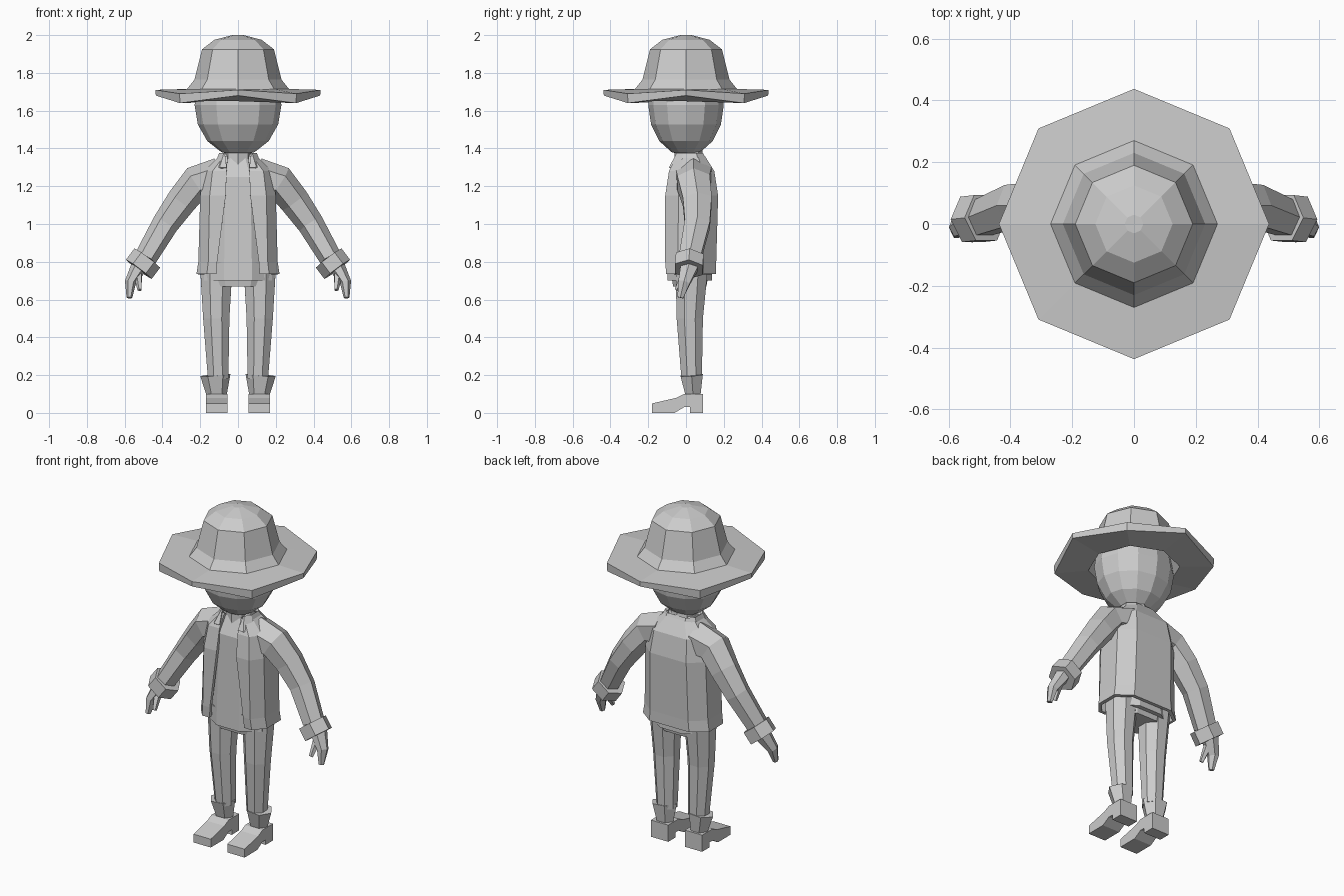
import bpy, bmesh
from math import sin, cos, pi
from mathutils import Matrix, Vector

cube = bpy.data.objects.get("Cube")
if cube:
    bpy.data.objects.remove(cube, do_unlink=True)

GREY = (.6, .6, .6, 1)
grey = bpy.data.materials.new("plain grey")
grey.use_nodes = True
grey.diffuse_color = GREY
grey.node_tree.nodes["Principled BSDF"].inputs["Base Color"].default_value = GREY


def finish(name, bm):
    mesh = bpy.data.meshes.new(name)
    bm.to_mesh(mesh)
    bm.free()
    mesh.materials.append(grey)
    ob = bpy.data.objects.new(name, mesh)
    bpy.context.collection.objects.link(ob)
    return ob


def skin(name, rings, closed=True):
    """Join rings of points with quads; closed rings get end caps."""
    bm = bmesh.new()
    rows = [[bm.verts.new(point) for point in ring] for ring in rings]
    count = len(rows[0])
    for low, high in zip(rows, rows[1:]):
        for j in range(count if closed else count - 1):
            k = (j + 1) % count
            bm.faces.new((low[j], low[k], high[k], high[j]))
    if closed:
        bm.faces.new(rows[0][::-1])
        bm.faces.new(rows[-1])
        bmesh.ops.recalc_face_normals(bm, faces=bm.faces)
    return finish(name, bm)


def limb(name, path, start, end, sides=6, depth=1, side=1, flat=False):
    """Tapered tube along a path; flat turns a face to the front."""
    points = [Vector(p) for p in path]
    last = len(points) - 1
    phase = pi / sides if flat else 0
    grow = 1 / cos(phase)
    rings = []
    for i, centre in enumerate(points):
        along = (points[min(i + 1, last)] - points[max(i - 1, 0)]).normalized()
        across = along.cross(Vector((0, 1, 0))).normalized()
        forward = along.cross(across) * depth
        radius = grow * (start + (end - start) * i / last)
        ring = []
        for k in range(sides):
            angle = phase + 2 * pi * k / sides
            p = centre + (across * cos(angle) + forward * sin(angle)) * radius
            ring.append((p.x * side, p.y, p.z))
        rings.append(ring)
    return skin(name, rings)


def shell(name, rows, thickness):
    """Open-fronted cloth from rows of (z, half width, front, back, opening)."""
    rings = []
    for z, width, front, back, opening in rows:
        bevel = (back - front) / 4
        half = [(opening, front, z), (width * .75, front, z),
                (width, front + bevel, z), (width, back - bevel, z),
                (width * .6, back, z)]
        mirrored = [(-x, y, h) for x, y, h in reversed(half)]
        rings.append(half + [(0, back, z)] + mirrored)
    cloth = skin(name, rings, closed=False)
    solid = cloth.modifiers.new("thickness", "SOLIDIFY")
    solid.thickness = thickness
    solid.offset = -1


def octagon(radius, z, wave=0):
    """Ring of the hat; the wave lifts every second corner."""
    return [(radius * sin(k * pi / 4), -radius * cos(k * pi / 4),
             z + wave * (-1) ** k) for k in range(8)]


# Hat: lining, wavy brim, then crown
skin("hat", [octagon(.2, 1.75), octagon(.25, 1.65),
             octagon(.435, 1.66, wave=.02), octagon(.437, 1.7, wave=.01),
             octagon(.27, 1.715), octagon(.23, 1.765), octagon(.19, 1.925),
             octagon(.125, 1.975), octagon(.03, 2)])

# Head, its upper half inside the hat
bm = bmesh.new()
place = Matrix.Translation((0, 0, 1.63)) @ Matrix.Diagonal((.23, .2, .27, 1))
bmesh.ops.create_uvsphere(bm, u_segments=12, v_segments=8, radius=1, matrix=place)
finish("head", bm)
limb("neck", [(0, .02, 1.3), (0, .01, 1.42)], start=.08, end=.07, sides=8)

# Shirt, its sloping top, and hips
for name, bottom, top, start, end, depth in (("shirt", .7, 1.25, .18, .16, .66),
                                             ("shirt_top", 1.25, 1.37, .16, .08, .68),
                                             ("hips", .67, .8, .16, .2, .55)):
    limb(name, [(0, .02, bottom), (0, .02, top)], start, end, sides=8,
         depth=depth, flat=True)

# Open jacket with a turned-up collar
hem = (.735, .22, -.105, .16, .115)
waist = (.8, .21, -.11, .16, .11)
chest = (1.15, .2, -.11, .17, .065)
shoulder = (1.28, .18, -.09, .15, .06)
nape = (1.36, .1, -.05, .1, .055)
shell("jacket", [hem, waist, chest, shoulder, nape], thickness=.02)
shell("collar", [(1.3, .13, -.09, .13, .06), (1.375, .1, -.05, .09, .07)], thickness=.015)

# Foot outline seen from the side, with raised arch and heel
foot = [(-.18, 0), (-.06, 0), (-.01, .03), (.02, .03), (.02, 0),
        (.09, 0), (.09, .1), (-.01, .1), (-.05, .08), (-.18, .05)]

for side, label in ((1, "left"), (-1, "right")):
    # Sleeve, turned-back cuff, hand and thumb
    limb(label + "_sleeve", [(.1, .04, 1.25), (.22, .04, 1.22), (.3, .06, 1.12),
                             (.385, .06, 1), (.49, .02, .82)],
         start=.1, end=.06, depth=1.1, side=side)
    limb(label + "_cuff", [(.48, .02, .82), (.525, .015, .76)],
         start=.085, end=.085, side=side)
    limb(label + "_hand", [(.52, .02, .78), (.57, -.01, .69), (.575, -.03, .61)],
         start=.045, end=.015, depth=1.2, side=side)
    limb(label + "_thumb", [(.53, 0, .74), (.52, -.05, .65)],
         start=.025, end=.012, sides=5, side=side)
    # Trouser leg, flared boot shaft and foot
    limb(label + "_leg", [(.115, .03, .76), (.115, .02, .5), (.105, .03, .18)],
         start=.085, end=.054, sides=8, side=side, flat=True)
    limb(label + "_boot_shaft", [(.11, .04, .06), (.12, .03, .2)],
         start=.045, end=.08, depth=.85, side=side)
    skin(label + "_foot", [[(x * side, y, z) for y, z in foot] for x in (.055, .17)])
